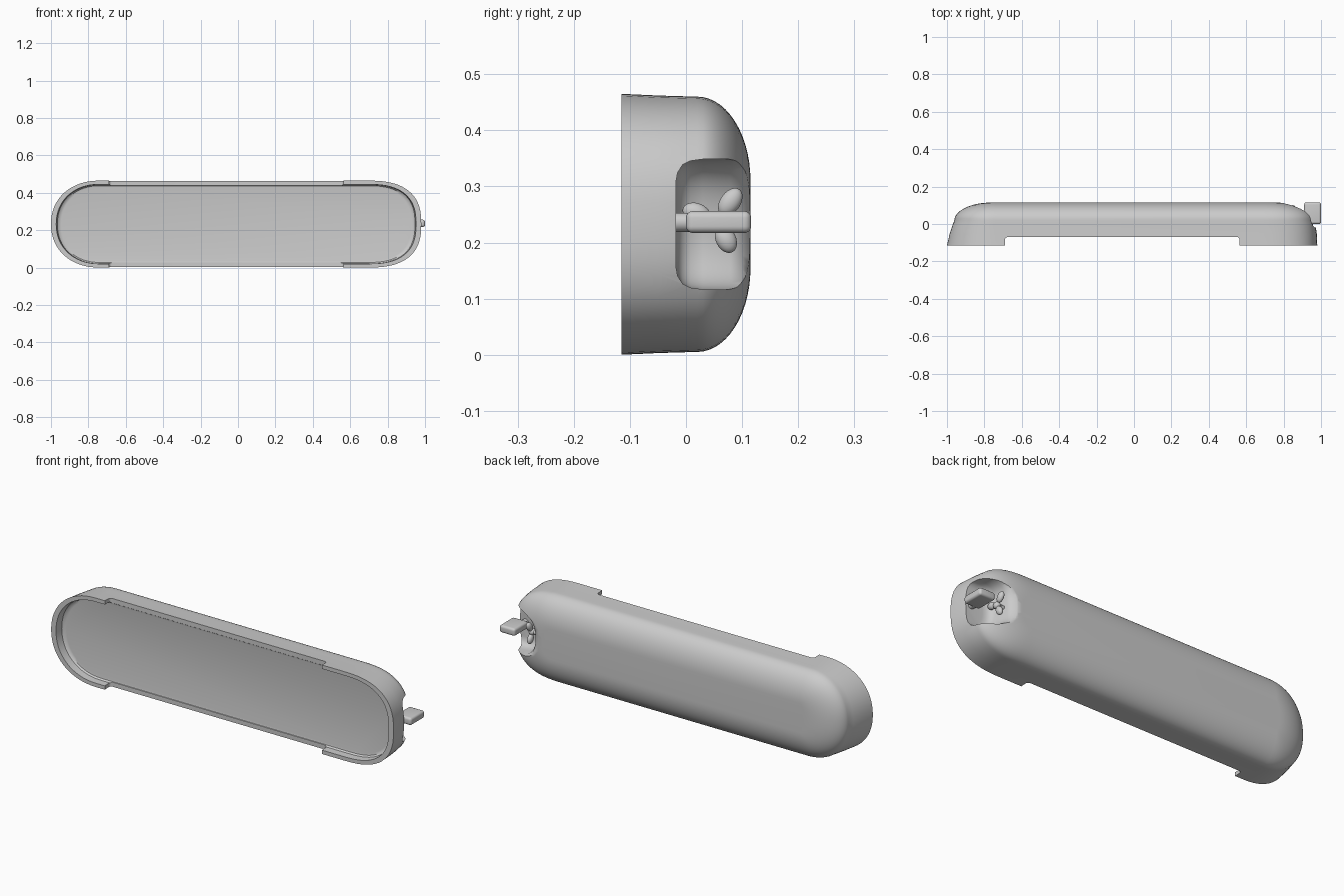
import bpy, bmesh, math
from mathutils import Vector, Matrix

if "Cube" in bpy.data.objects:
    bpy.data.objects.remove(bpy.data.objects["Cube"])

ZC = 0.2325


def make(name, bm):
    bmesh.ops.recalc_face_normals(bm, faces=bm.faces)
    me = bpy.data.meshes.new(name)
    bm.to_mesh(me)
    bm.free()
    ob = bpy.data.objects.new(name, me)
    bpy.context.collection.objects.link(ob)
    return ob


def smooth(ob, angle=35):
    bpy.ops.object.select_all(action='DESELECT')
    ob.select_set(True)
    bpy.context.view_layer.objects.active = ob
    bpy.ops.object.shade_smooth_by_angle(angle=math.radians(angle))


def loft(name, rings):
    """Skin a stack of equal-length point rings and cap both ends."""
    bm = bmesh.new()
    loops = [[bm.verts.new(p) for p in r] for r in rings]
    for a, b in zip(loops, loops[1:]):
        for i in range(len(a)):
            j = (i + 1) % len(a)
            bm.faces.new((a[i], a[j], b[j], b[i]))
    bm.faces.new(loops[0])
    bm.faces.new(loops[-1])
    return make(name, bm)


def outline(y, xl, xr, hz, cl=-0.74, cr=0.69, el=2.15, er=2.6, n=32):
    """Long capsule outline in xz with a superelliptic curve at each end."""
    pts = []
    for cx, r, e, start in ((cr, xr - cr, er, -90), (cl, cl - xl, el, 90)):
        for i in range(n + 1):
            a = math.radians(start + 180 * i / n)
            c, s = math.cos(a), math.sin(a)
            pts.append((cx + r * math.copysign(abs(c) ** (2 / e), c), y,
                        ZC + hz * math.copysign(abs(s) ** (2 / e), s)))
    return pts


def box(name, lo, hi, bevel, axis=None, seg=5):
    bm = bmesh.new()
    lo, hi = Vector(lo), Vector(hi)
    bmesh.ops.create_cube(bm, size=1, matrix=Matrix.Translation((lo + hi) / 2)
                          @ Matrix.Diagonal((*(hi - lo), 1)))
    edges = [e for e in bm.edges if axis is None or
             abs((e.verts[0].co - e.verts[1].co)[axis]) > 1e-4]
    bmesh.ops.bevel(bm, geom=edges, offset=bevel, segments=seg, profile=0.5,
                    affect='EDGES')
    return make(name, bm)


def subtract(ob, cutter):
    m = ob.modifiers.new("cut", 'BOOLEAN')
    m.operation, m.solver, m.object = 'DIFFERENCE', 'EXACT', cutter
    bpy.context.view_layer.objects.active = ob
    bpy.ops.object.modifier_apply(modifier=m.name)
    bpy.data.objects.remove(cutter)


# Body: recessed front floor, lip, drafted sides, rounded back
rings = [outline(-0.066, -0.945, 0.925, 0.195),
         outline(-0.068, -0.957, 0.937, 0.205),
         outline(-0.076, -0.966, 0.946, 0.2115),
         outline(-0.115, -0.972, 0.952, 0.2125),
         outline(-0.115, -1.0, 0.98, 0.2325),
         outline(-0.05, -0.985, 0.977, 0.2295),
         outline(0.0, -0.968, 0.970, 0.228)]
for i in range(15):
    t = math.radians(90 * i / 14)
    k = 1 - math.cos(t)
    rings.append(outline(0.02 + 0.095 * math.sin(t), -0.96 + 0.2 * k,
                         0.965 - 0.21 * k, 0.2275 - 0.15 * k))
body = loft("body_shell", rings)

# Long cutaway in the front lip
subtract(body, box("lip_cutter", (-0.69, -0.3, -0.2), (0.565, -0.07, 0.7), 0.015, 2))

# Scooped pocket in the right end, flaring towards the back
pocket = []
for y, xl, h in ((-0.018, 0.875, 0.075), (-0.015, 0.855, 0.092), (-0.006, 0.838, 0.106),
                 (0.008, 0.828, 0.113), (0.03, 0.822, 0.116), (0.08, 0.812, 0.117),
                 (0.1, 0.8, 0.12), (0.112, 0.78, 0.127), (0.13, 0.745, 0.14)):
    ring = [(1.3, y, ZC - h), (1.3, y, ZC + h)]
    for i in range(25):
        a = math.radians(90 + 180 * i / 24)
        c, s = math.cos(a), math.sin(a)
        ring.append((0.92 - (0.92 - xl) * abs(c) ** 0.8, y,
                     ZC + h * math.copysign(abs(s) ** 0.8, s)))
    pocket.append(ring)
subtract(body, loft("pocket_cutter", pocket))
smooth(body)

# Flat tab standing in the pocket, on a short post
smooth(box("tab", (0.91, 0.0, 0.217), (1.0, 0.116, 0.256), 0.012))
bm = bmesh.new()
bmesh.ops.create_cone(bm, cap_ends=True, segments=24, radius1=0.017, radius2=0.017, depth=0.04,
                      matrix=Matrix.Translation((0.94, -0.005, 0.236)) @ Matrix.Rotation(math.pi / 2, 4, 'X'))
smooth(make("tab_post", bm))

# Three-lobed knob on the pocket's inner wall
bm = bmesh.new()
hub = Vector((0.85, 0.055, 0.238))
for dy, dz, length in ((0.024, 0.034, 0.028), (0.016, -0.032, 0.026), (-0.036, 0.014, 0.026)):
    ang = math.atan2(dz, dy)
    bmesh.ops.create_uvsphere(bm, u_segments=20, v_segments=12, radius=1,
                              matrix=Matrix.Translation(hub + Vector((0, dy, dz)))
                              @ Matrix.Rotation(ang, 4, 'X')
                              @ Matrix.Diagonal((0.014, length, 0.018, 1)))
bmesh.ops.create_uvsphere(bm, u_segments=20, v_segments=12, radius=0.018,
                          matrix=Matrix.Translation(hub))
bmesh.ops.create_cone(bm, cap_ends=True, segments=20, radius1=0.011, radius2=0.011, depth=0.05,
                      matrix=Matrix.Translation(hub - Vector((0.022, 0, 0)))
                      @ Matrix.Rotation(math.pi / 2, 4, 'Y'))
smooth(make("knob", bm))
